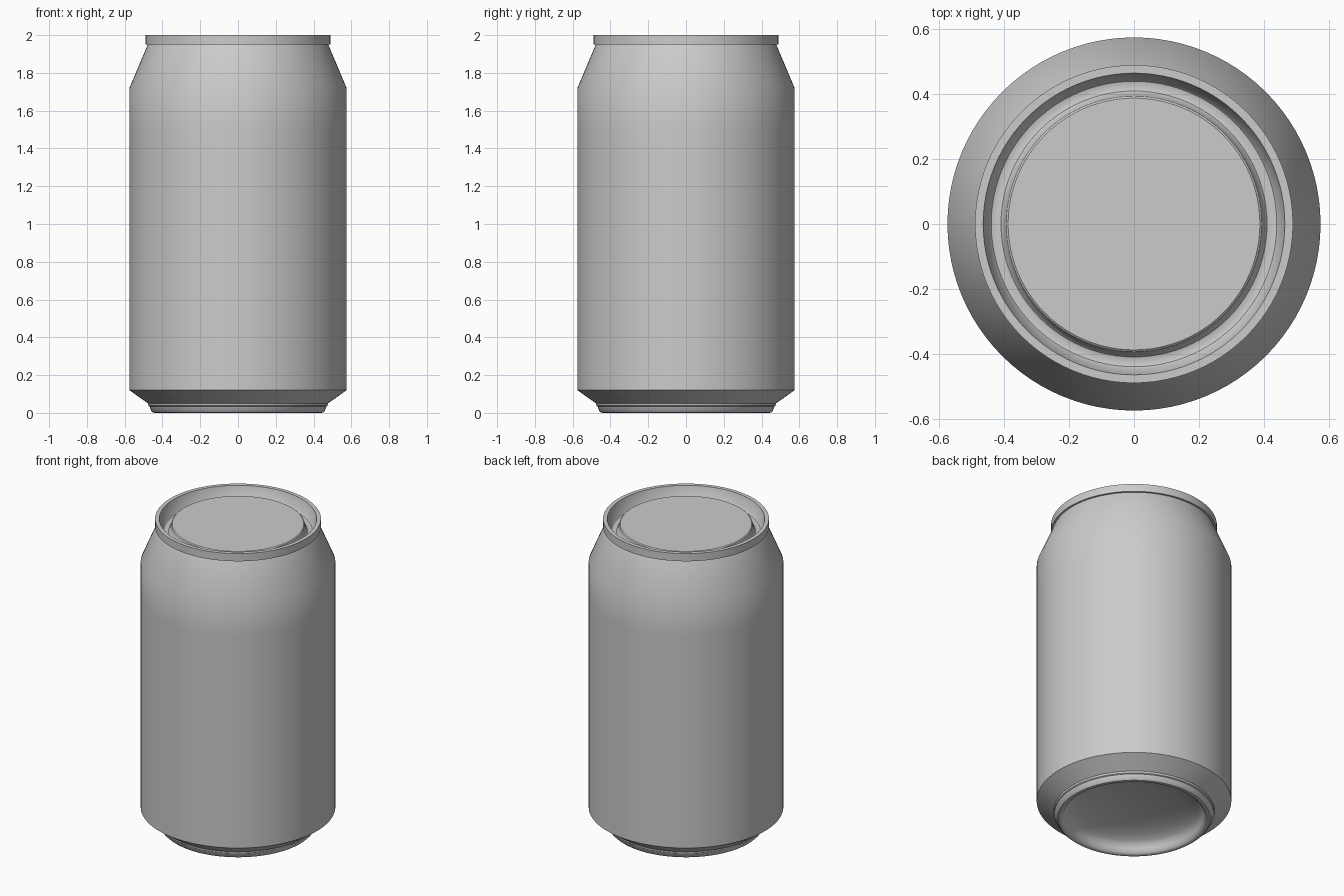
import bpy
import bmesh
import math

SEGMENTS = 96

cube = bpy.data.objects.get("Cube")
if cube:
    bpy.data.objects.remove(cube, do_unlink=True)

# Bare metal colour
metal = bpy.data.materials.new("grey metal")
metal.use_nodes = True
grey = (0.6, 0.6, 0.6, 1.0)
metal.diffuse_color = grey
metal.node_tree.nodes["Principled BSDF"].inputs["Base Color"].default_value = grey


def lathe(name, profile):
    """Turn a (radius, height) profile, listed so its outside is on the right, around z."""
    bm = bmesh.new()
    verts = [bm.verts.new((r, 0, z)) for r, z in profile]
    edges = [bm.edges.new(pair) for pair in zip(verts, verts[1:])]
    bmesh.ops.spin(bm, geom=verts + edges, cent=(0, 0, 0), axis=(0, 0, 1),
                   angle=math.tau, steps=SEGMENTS, use_merge=True)
    bmesh.ops.remove_doubles(bm, verts=bm.verts, dist=1e-5)
    mesh = bpy.data.meshes.new(name)
    # Make every face point outwards along the profile
    bm.normal_update()
    bm.faces.ensure_lookup_table()
    (r0, z0), (r1, z1) = profile[:2]
    first = min(bm.faces, key=lambda f: abs(f.calc_center_median().z - (z0 + z1) / 2)
                + abs(f.calc_center_median().xy.length - (r0 + r1) / 2))
    c = first.calc_center_median().xy.normalized()
    facing = first.normal.xy.dot(c) * (z1 - z0) - first.normal.z * (r1 - r0)
    if facing < 0:
        bmesh.ops.reverse_faces(bm, faces=bm.faces)
    bm.to_mesh(mesh)
    bm.free()
    obj = bpy.data.objects.new(name, mesh)
    bpy.context.collection.objects.link(obj)
    mesh.materials.append(metal)
    bpy.ops.object.select_all(action="DESELECT")
    obj.select_set(True)
    bpy.context.view_layer.objects.active = obj
    bpy.ops.object.shade_smooth_by_angle(angle=math.radians(30))
    return obj


# Base: domed underside, rounded foot and step up to the wall
dome_radius, dome_height = 0.41, 0.13
dome = [(dome_radius * math.sin(a), 0.03 + (dome_height - 0.03) * math.cos(a))
        for a in (i * math.pi / 16 for i in range(9))]
foot = [(0.42, 0.01), (0.43, 0.002), (0.44, 0.0), (0.45, 0.002),
        (0.46, 0.012), (0.468, 0.034), (0.474, 0.038), (0.476, 0.05)]
lathe("base", dome + foot)

# Body: lower chamfer, straight wall and tapered shoulder
lathe("body", [(0.476, 0.05), (0.575, 0.12), (0.575, 1.5),
               (0.575, 1.72), (0.478, 1.95)])

# Rim and lid: seam, sunken groove and raised centre panel
lathe("lid", [(0.478, 1.95), (0.49, 1.95), (0.49, 2.0), (0.465, 2.0),
              (0.447, 1.925), (0.44, 1.917), (0.425, 1.913), (0.41, 1.917),
              (0.403, 1.925), (0.394, 1.962), (0.388, 1.967), (0.0, 1.967)])
